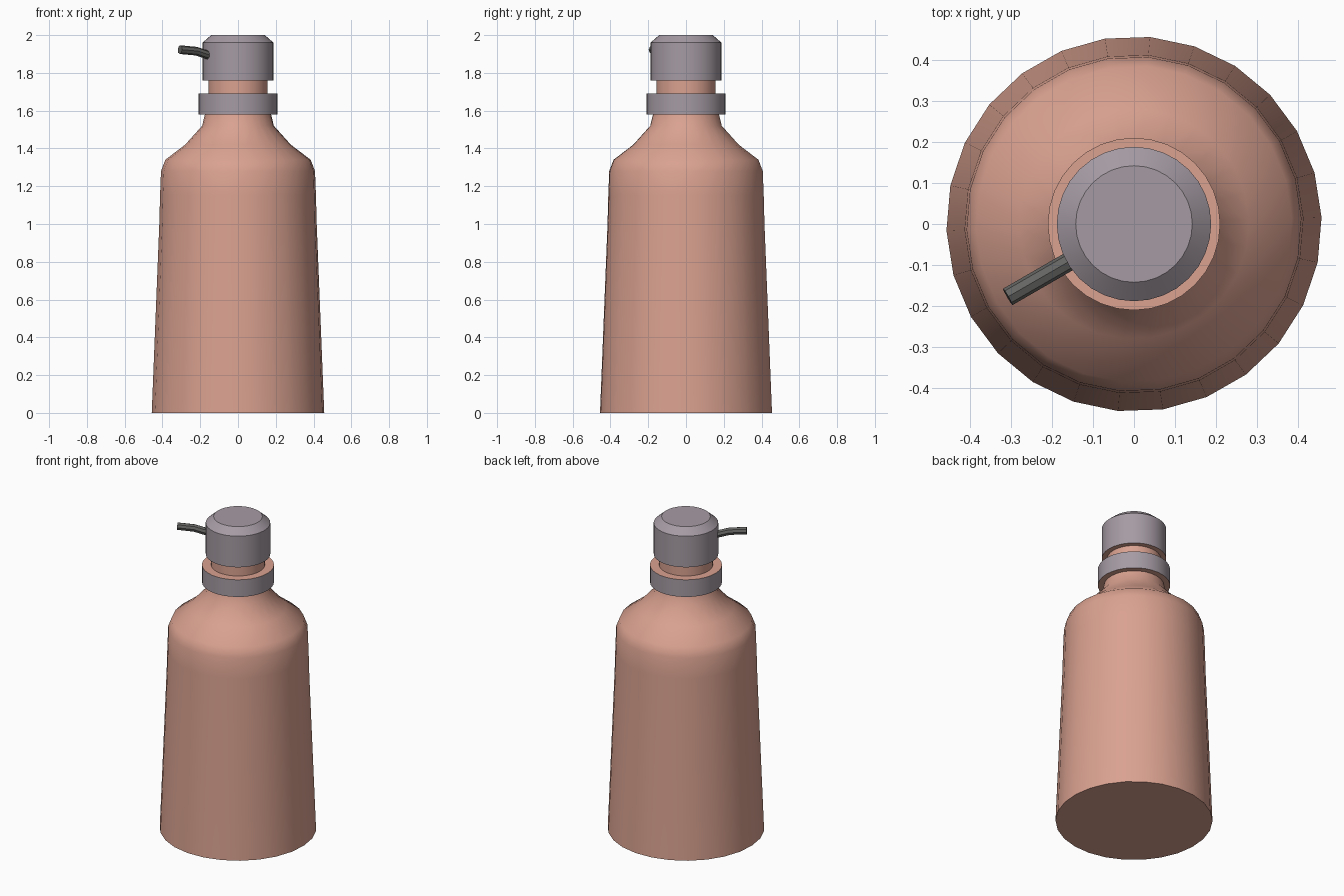
import bpy, bmesh, math

if "Cube" in bpy.data.objects:
    bpy.data.objects.remove(bpy.data.objects["Cube"])


def material(name, rgb):
    m = bpy.data.materials.new(name)
    m.diffuse_color = (*rgb, 1)
    m.use_nodes = True
    m.node_tree.nodes["Principled BSDF"].inputs["Base Color"].default_value = m.diffuse_color
    return m


SALMON = material("salmon", (0.70, 0.36, 0.28))
MAUVE = material("mauve_grey", (0.38, 0.33, 0.37))
DARK = material("dark_grey", (0.13, 0.13, 0.125))


def smooth(obj):
    bpy.ops.object.select_all(action='DESELECT')
    obj.select_set(True)
    bpy.context.view_layer.objects.active = obj
    bpy.ops.object.shade_smooth_by_angle(angle=math.radians(35))


def lathe(name, profile, sides, mats, turn=0.0, cap_mats=(0, 0), band_mats=None):
    """Revolve (radius, z) points; band_mats gives a material slot per band."""
    bm = bmesh.new()
    rings = [[bm.verts.new((r * math.cos(turn + math.tau * i / sides),
                            r * math.sin(turn + math.tau * i / sides), z))
              for i in range(sides)] for r, z in profile]
    for b, (lo, hi) in enumerate(zip(rings, rings[1:])):
        for i in range(sides):
            j = (i + 1) % sides
            f = bm.faces.new((lo[i], lo[j], hi[j], hi[i]))
            f.material_index = band_mats[b] if band_mats else 0
    bm.faces.new(rings[0][::-1]).material_index = cap_mats[0]
    bm.faces.new(rings[-1]).material_index = cap_mats[1]
    mesh = bpy.data.meshes.new(name)
    bm.to_mesh(mesh)
    bm.free()
    obj = bpy.data.objects.new(name, mesh)
    bpy.context.collection.objects.link(obj)
    for m in mats:
        mesh.materials.append(m)
    smooth(obj)
    return obj


# Bottle with tapered wall and shoulder
lathe("bottle", [(0.457, 0), (0.417, 1.0), (0.413, 1.15), (0.408, 1.28),
                 (0.385, 1.34), (0.28, 1.42), (0.19, 1.52), (0.174, 1.585)],
      26, [SALMON], turn=math.radians(2))

# Pump head: collar, neck and cap, with salmon undersides and ledge
lathe("pump_head", [(0.17, 1.58), (0.21, 1.58), (0.21, 1.69), (0.157, 1.69),
                    (0.157, 1.76), (0.188, 1.76), (0.188, 1.96), (0.142, 2.0)],
      32, [SALMON, MAUVE], cap_mats=(0, 1), band_mats=[0, 1, 0, 0, 0, 1, 1])

# Bent spout
curve = bpy.data.curves.new("spout", 'CURVE')
curve.dimensions = '3D'
curve.bevel_depth = 0.023
curve.bevel_resolution = 2
curve.use_fill_caps = True
path = [(0.14, 1.884), (0.19, 1.896), (0.255, 1.915), (0.355, 1.923)]
spline = curve.splines.new('POLY')
spline.points.add(len(path) - 1)
heading = math.radians(210)
for p, (r, z) in zip(spline.points, path):
    p.co = (r * math.cos(heading), r * math.sin(heading), z, 1)
spout = bpy.data.objects.new("spout", curve)
bpy.context.collection.objects.link(spout)
curve.materials.append(DARK)
bpy.ops.object.select_all(action='DESELECT')
spout.select_set(True)
bpy.context.view_layer.objects.active = spout
bpy.ops.object.convert(target='MESH')
smooth(bpy.context.view_layer.objects.active)
